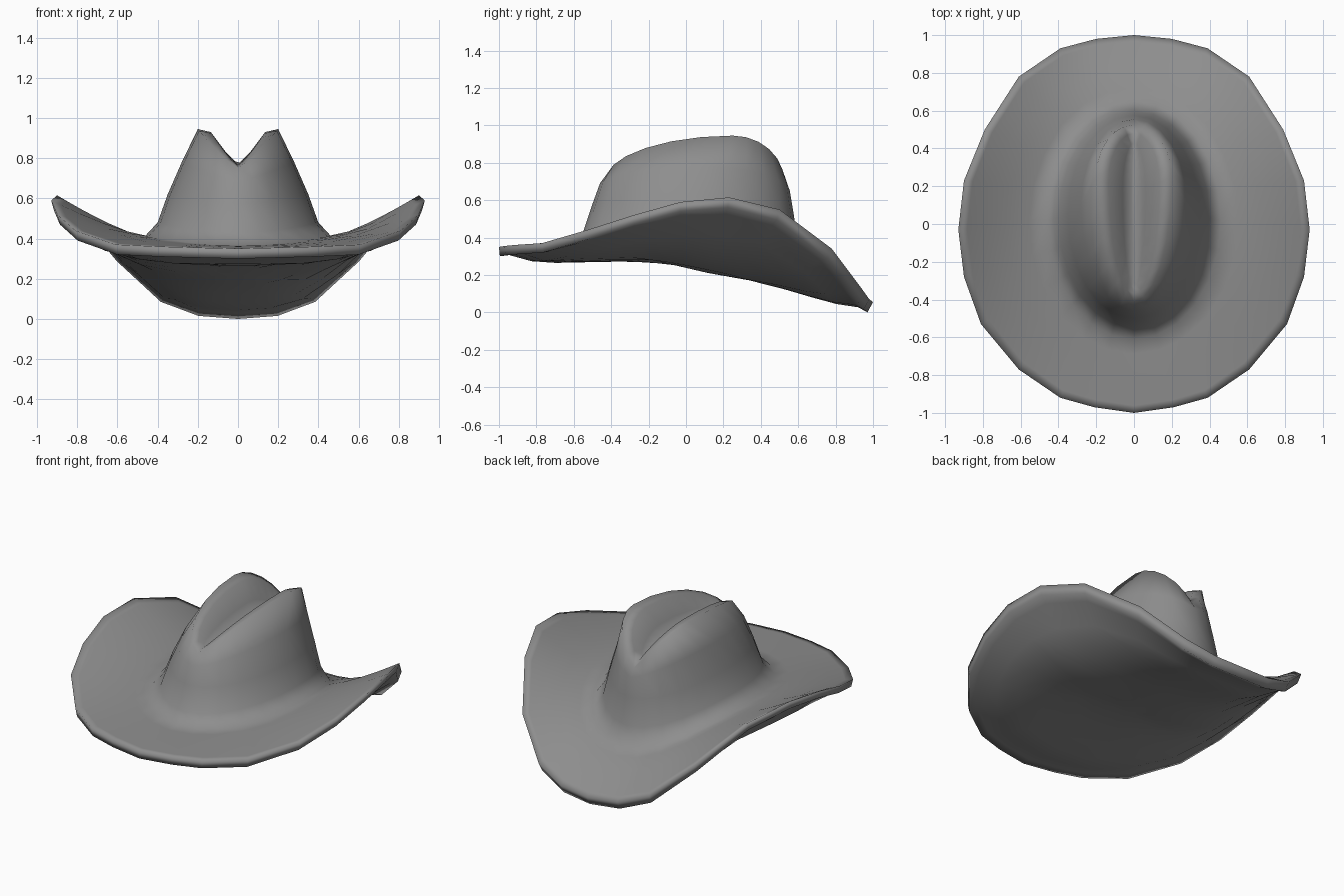
import bpy, bmesh, math

old = bpy.data.objects.get("Cube")
if old:
    bpy.data.objects.remove(old, do_unlink=True)

N = 24  # sides of every ring, counted from the back round to the left

felt = bpy.data.materials.new("grey felt")
felt.use_nodes = True
GREY = (0.27, 0.27, 0.27, 1)
felt.diffuse_color = GREY
felt.node_tree.nodes["Principled BSDF"].inputs["Base Color"].default_value = GREY

# Brim edge from the back to the front, mirrored to the other side
half = [(0, 1, .055), (.2, .98, .07), (.39, .93, .14), (.61, .78, .34), (.79, .5, .55),
        (.9, .23, .615), (.93, -.03, .59), (.9, -.28, .52), (.81, -.53, .44),
        (.61, -.77, .37), (.39, -.92, .36), (.21, -.97, .355), (0, -1, .35)]
rim = half + [(-x, y, z) for x, y, z in half[-2:0:-1]]

# Underside height along the middle, front to back
MIDDLE = [(-1, .305), (-.76, .265), (-.16, .275), (.12, .21), (.43, .155), (.6, .1), (.97, 0)]


def middle(y):
    for (y0, z0), (y1, z1) in zip(MIDDLE, MIDDLE[1:]):
        if y <= y1:
            break
    return z0 + (z1 - z0) * (y - y0) / (y1 - y0)


def oval(rx, front, widest, back, z_side, z_front, z_back, p_front=2, p_back=2):
    """Egg-shaped ring whose height runs from its ends up to its widest line."""
    ring = []
    for k in range(N):
        a = math.tau * k / N
        s, c = math.sin(a), math.cos(a)
        tip, end, power = (back, z_back, p_back) if c > 0 else (front, z_front, p_front)
        ring.append((rx * s, widest + abs(c) * (tip - widest),
                     end + (z_side - end) * abs(s) ** power))
    return ring


def brim_ring(base, t):
    """Ring between the crown base (t = 0) and the brim edge (t = 1)."""
    return [(b[0] + (r[0] - b[0]) * t, b[1] + (r[1] - b[1]) * t,
             b[2] + (r[2] - b[2]) * t ** 1.3) for b, r in zip(base, rim)]


def under_ring(t, lift=0):
    """Underside ring, sagging towards the middle line."""
    ring = []
    for x, y, z in rim:
        x, y, z = x * .985, y * (.97 if y > 0 else .995), z - (.055 if y > 0 else .05)
        ring.append((x * t, y * t, middle(y * t) + (z - middle(y)) * t ** 3 + lift))
    return ring


base = oval(.46, -.61, .02, .65, .415, .365, .24)
rings = [under_ring(t) for t in (.12, .35, .55, .7, .83)]            # underside
rings += [under_ring(.95, .014), under_ring(1)]                      # turned lip
rings += [brim_ring(base, t) for t in (1, .9, .7, .45, .2)] + [base]  # brim top
rings += [oval(.40, -.55, .03, .60, .48, .43, .36),                  # crown wall
          oval(.35, -.50, .05, .575, .62, .58, .53),
          oval(.28, -.46, .1, .555, .78, .69, .65, 1.4, 1.2),
          oval(.20, -.41, .25, .525, .945, .75, .70, 1.2, 1),        # ridge
          oval(.135, -.37, .22, .48, .93, .76, .725, 1.2, 1),        # crease
          oval(.06, -.34, .18, .43, .83, .765, .735),
          oval(.015, -.31, .15, .39, .785, .77, .745)]

bm = bmesh.new()
loops = [[bm.verts.new(p) for p in ring] for ring in rings]
for low, high in zip(loops, loops[1:]):
    for k in range(N):
        j = (k + 1) % N
        bm.faces.new((low[k], low[j], high[j], high[k]))
bm.faces.new(loops[0])
bm.faces.new(loops[-1])
bmesh.ops.recalc_face_normals(bm, faces=bm.faces)

mesh = bpy.data.meshes.new("hat")
bm.to_mesh(mesh)
bm.free()
mesh.materials.append(felt)
hat = bpy.data.objects.new("hat", mesh)
bpy.context.collection.objects.link(hat)
bpy.context.view_layer.objects.active = hat
hat.select_set(True)
bpy.ops.object.shade_smooth()
